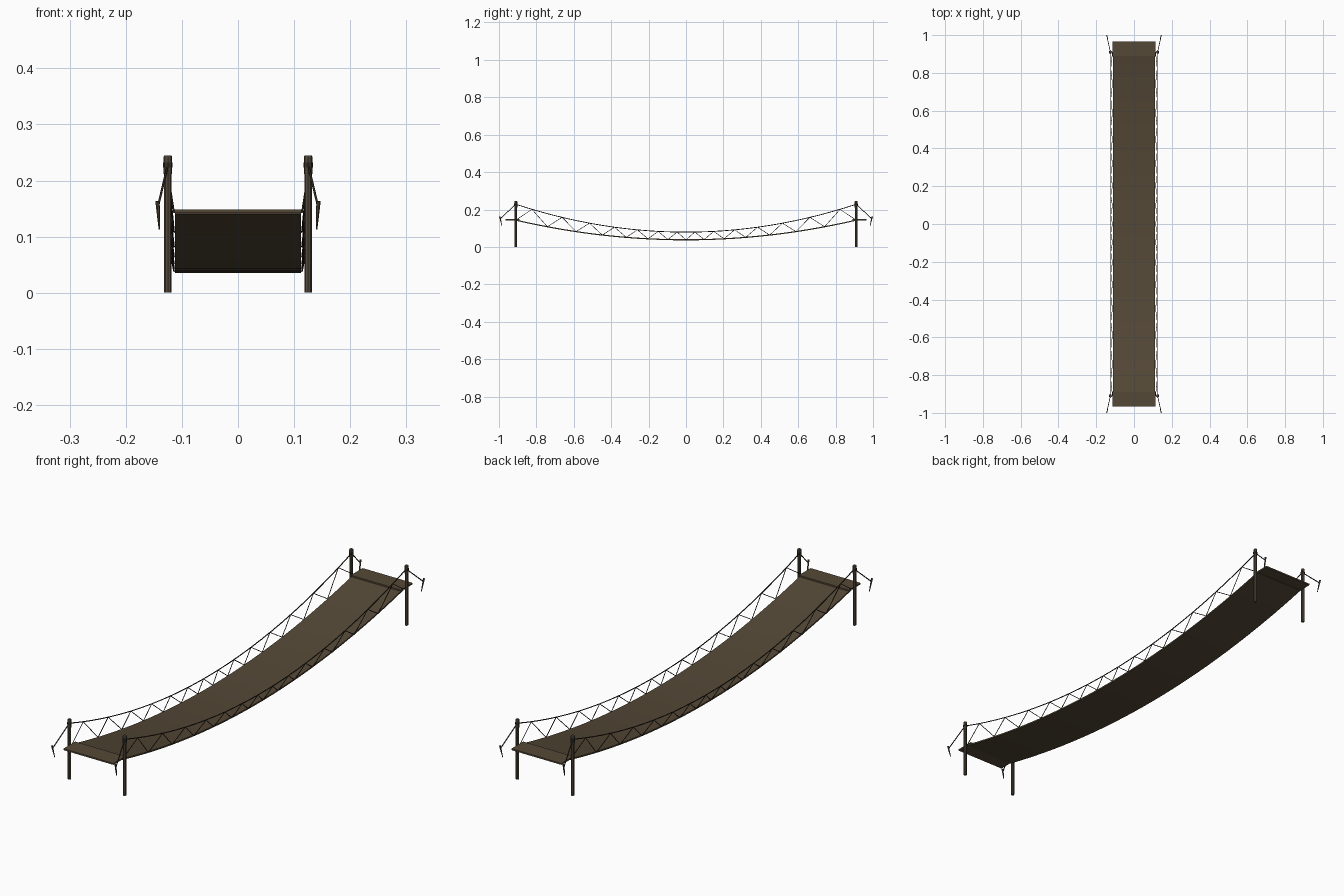
import bpy, bmesh, math
from mathutils import Vector

if "Cube" in bpy.data.objects:
    bpy.data.objects.remove(bpy.data.objects["Cube"])

def mat(name, c):
    m = bpy.data.materials.new(name)
    m.diffuse_color = (*c, 1)
    m.use_nodes = True
    m.node_tree.nodes["Principled BSDF"].inputs["Base Color"].default_value = m.diffuse_color
    return m

DECK = mat("deck wood", (0.09, 0.066, 0.038))
POST = mat("post wood", (0.09, 0.070, 0.045))
ROPE = mat("dark rope", (0.034, 0.028, 0.019))
YP = 0.91  # post position along the bridge

def deck_z(y):
    return 0.041 + 0.105 * min(1, (abs(y) / YP)) ** 2

def rope_z(y):
    return 0.079 + 0.149 * (abs(y) / YP) ** 2

def finish(bm, name, m, smooth=False):
    bmesh.ops.recalc_face_normals(bm, faces=bm.faces)
    me = bpy.data.meshes.new(name)
    bm.to_mesh(me)
    bm.free()
    for p in me.polygons:
        p.use_smooth = smooth
    me.materials.append(m)
    ob = bpy.data.objects.new(name, me)
    bpy.context.collection.objects.link(ob)
    return ob

def rod(bm, a, b, r1, r2, n=6):
    a, b = Vector(a), Vector(b)
    d = b - a
    M = d.to_track_quat('Z', 'Y').to_matrix().to_4x4()
    M.translation = (a + b) / 2
    bmesh.ops.create_cone(bm, cap_ends=True, segments=n, radius1=r1,
                          radius2=r2, depth=d.length, matrix=M)

# Sagging deck: a box section swept along the curve
def slab(name, ys, half, top, thick):
    bm = bmesh.new()
    rings = []
    for y in ys:
        z = top(y)
        rings.append([bm.verts.new(p) for p in
                      ((-half, y, z), (half, y, z), (half, y, z - thick), (-half, y, z - thick))])
    for a, b in zip(rings, rings[1:]):
        for i in range(4):
            j = (i + 1) % 4
            bm.faces.new((a[i], a[j], b[j], b[i]))
    bm.faces.new(rings[0])
    bm.faces.new(rings[-1])
    return finish(bm, name, DECK)

slab("deck", [YP * i / 14 for i in range(-14, 15)], 0.112, deck_z, 0.006)
# Flat landings at both ends
for s, n in ((-1, "front"), (1, "back")):
    slab(n + "_landing", [s * 0.89, s * 0.966], 0.113, lambda y: 0.148, 0.006)

# Zigzag positions, spaced closer towards the middle
N = 14
zig = [0.045 / 0.045 * (math.exp(math.log(1 + YP) * i / N) - 1) for i in range(N + 1)]
zig = [-y for y in zig[:0:-1]] + zig

for sx, side in ((-1, "left"), (1, "right")):
    # Hand rope
    bm = bmesh.new()
    ys = [YP * i / 14 for i in range(-14, 15)]
    for a, b in zip(ys, ys[1:]):
        rod(bm, (sx * 0.123, a, rope_z(a)), (sx * 0.123, b, rope_z(b)), 0.0021, 0.0021)
    finish(bm, side + "_hand_rope", ROPE, True)

    # Zigzag lacing between the deck edge and hand rope
    bm = bmesh.new()
    pts = [(sx * 0.123, y, rope_z(y)) if i % 2 else (sx * 0.114, y, deck_z(y) - 0.003)
           for i, y in enumerate(zig)]
    for a, b in zip(pts, pts[1:]):
        rod(bm, a, b, 0.0015, 0.0015, 5)
    finish(bm, side + "_lacing", ROPE, True)

    for sy, end in ((-1, "front"), (1, "back")):
        tag = end + "_" + side
        # Post with a thicker head
        bm = bmesh.new()
        x, y = sx * 0.125, sy * YP
        rod(bm, (x, y, 0), (x, y, 0.215), 0.0065, 0.0065, 8)
        rod(bm, (x, y, 0.212), (x, y, 0.242), 0.0078, 0.0078, 8)
        rod(bm, (x, y, 0.242), (x, y, 0.245), 0.0078, 0.006, 8)
        finish(bm, tag + "_post", POST)
        # Rope wrap around the post
        bm = bmesh.new()
        rod(bm, (x, y, 0.223), (x, y, 0.232), 0.0086, 0.0086, 8)
        finish(bm, tag + "_rope_wrap", ROPE)
        # Guy rope to the ground stake
        bm = bmesh.new()
        rod(bm, (x, y, 0.228), (sx * 0.143, sy * 0.992, 0.152), 0.002, 0.002)
        finish(bm, tag + "_guy_rope", ROPE, True)
        # Tapered leaning stake
        bm = bmesh.new()
        rod(bm, (sx * 0.140, sy * 0.984, 0.113), (sx * 0.1435, sy * 0.996, 0.163), 0.0015, 0.004)
        finish(bm, tag + "_stake", POST)
